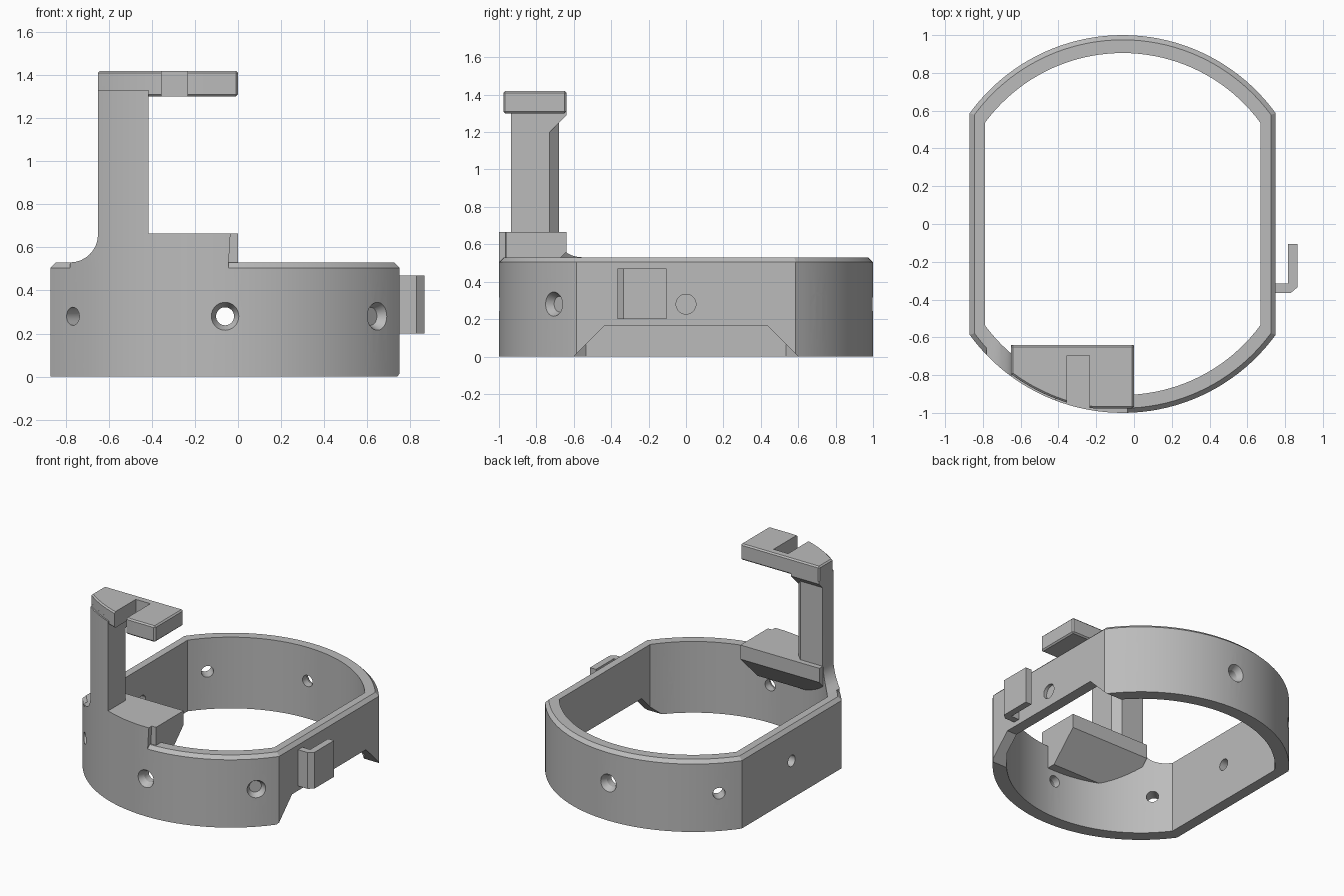
import bpy, bmesh, math
from mathutils import Matrix, Vector

old = bpy.data.objects.get("Cube")
if old:
    bpy.data.objects.remove(old, do_unlink=True)

CX = -0.06          # ring axis
ARC_STEPS = 40

grey = bpy.data.materials.new("light grey plastic")
grey.use_nodes = True
grey.diffuse_color = (0.5, 0.5, 0.5, 1)
grey.node_tree.nodes["Principled BSDF"].inputs["Base Color"].default_value = (0.5, 0.5, 0.5, 1)


def make(name, bm):
    bmesh.ops.recalc_face_normals(bm, faces=bm.faces)
    mesh = bpy.data.meshes.new(name)
    bm.to_mesh(mesh)
    bm.free()
    mesh.materials.append(grey)
    ob = bpy.data.objects.new(name, mesh)
    bpy.context.collection.objects.link(ob)
    return ob


def select(ob):
    bpy.ops.object.select_all(action="DESELECT")
    ob.select_set(True)
    bpy.context.view_layer.objects.active = ob


def boolean(ob, tool, operation="DIFFERENCE"):
    tool.hide_render = True
    mod = ob.modifiers.new("cut", "BOOLEAN")
    mod.operation, mod.object, mod.solver = operation, tool, "EXACT"
    select(ob)
    bpy.ops.object.modifier_apply(modifier=mod.name)
    bpy.data.objects.remove(tool, do_unlink=True)


def prism(name, points, axis, lo, hi):
    """Extrude a 2D outline along an axis."""
    place = {"x": lambda p, d: (d, p[0], p[1]),
             "y": lambda p, d: (p[0], d, p[1]),
             "z": lambda p, d: (p[0], p[1], d)}[axis]
    bm = bmesh.new()
    a = [bm.verts.new(place(p, lo)) for p in points]
    b = [bm.verts.new(place(p, hi)) for p in points]
    bm.faces.new(a)
    bm.faces.new(b)
    for i in range(len(a)):
        j = (i + 1) % len(a)
        bm.faces.new((a[i], a[j], b[j], b[i]))
    return make(name, bm)


def outline(r, half):
    """Circle with two flat sides."""
    t = math.acos(half / r)
    pts = []
    for start in (t, math.pi + t):
        for i in range(ARC_STEPS + 1):
            a = start + (math.pi - 2 * t) * i / ARC_STEPS
            pts.append((CX + r * math.cos(a), r * math.sin(a)))
    return pts


def band(name, rings):
    """Closed tube lofted through (radius, half width, height) loops."""
    bm = bmesh.new()
    loops = [[bm.verts.new((x, y, z)) for x, y in outline(r, h)] for r, h, z in rings]
    n = len(loops[0])
    for k, a in enumerate(loops):
        b = loops[(k + 1) % len(loops)]
        for i in range(n):
            j = (i + 1) % n
            bm.faces.new((a[i], a[j], b[j], b[i]))
    return make(name, bm)


def drill(p, direction, r1, r2, depth):
    bm = bmesh.new()
    bmesh.ops.create_cone(bm, cap_ends=True, segments=32, radius1=r1, radius2=r2, depth=depth)
    rot = Vector(direction).to_track_quat("Z", "Y").to_matrix().to_4x4()
    bm.transform(Matrix.Translation(p) @ rot)
    return make("drill", bm)


def front_arc(r, x0, x1, limit=-1.0, n=16):
    xs = [x0 + (x1 - x0) * i / n for i in range(n + 1)]
    return [(x, max(limit, -math.sqrt(r * r - (x - CX) ** 2))) for x in xs]


# Main ring with chamfered top
ring = band("ring_body", [(1.0, 0.81, 0), (1.0, 0.81, 0.505), (0.975, 0.785, 0.53),
                          (0.905, 0.73, 0.53), (0.905, 0.73, 0)])

# Trapezoid relief under the left wall
boolean(ring, prism("relief", [(-0.61, -0.01), (0.61, -0.01), (0.435, 0.165), (-0.435, 0.165)],
                    "x", 0.6, 0.9))

# Eight screw holes
for k in range(8):
    a = k * math.pi / 4
    d = Vector((math.cos(a), math.sin(a), 0))
    flat = k % 4 == 0
    surface = 0.81 if flat else 1.0
    mid = Vector((CX, 0, 0.28))
    boolean(ring, drill(mid + d * surface, d, 0.042, 0.042, 0.5))
    if flat:
        boolean(ring, drill(mid + d * surface, d, 0.053, 0.053, 0.05))
    else:
        boolean(ring, drill(mid + d * surface, d, 0.042, 0.088, 0.09))

# Hook on the left wall
prism("side_hook", [(0.74, -0.365), (0.83, -0.365), (0.865, -0.335), (0.865, -0.105),
                    (0.815, -0.105), (0.815, -0.315), (0.74, -0.315)], "z", 0.2, 0.47)

# Curved upright rising from the ring, with a fillet at its foot
fillet = [(-0.78 + 0.13 * math.sin(t), 0.66 - 0.13 * math.cos(t))
          for t in (i * math.pi / 16 for i in range(9))]
side = [(-0.78, 0.5)] + fillet + [(-0.65, 1.33), (-0.415, 1.33), (-0.415, 0.665),
                                  (-0.035, 0.665), (-0.045, 0.5)]
upright = prism("upright_wall", side, "y", -1.1, -0.4)
boolean(upright, band("shell", [(1.0, 0.81, 0.4), (1.0, 0.81, 1.5),
                                (0.905, 0.73, 1.5), (0.905, 0.73, 0.4)]), "INTERSECT")

# Thick inner part of the post
prism("post_core", front_arc(0.99, -0.65, -0.415) + [(-0.415, -0.73), (-0.465, -0.68), (-0.65, -0.68)],
      "z", 0.6, 1.35)
prism("post_gusset", [(-0.75, 1.18), (-0.64, 1.29), (-0.64, 1.31), (-0.75, 1.31)],
      "x", -0.648, -0.415)

# Lower bracket with a sloped underside
bracket = prism("lower_bracket", front_arc(0.965, -0.65, 0) + [(0, -0.64), (-0.65, -0.64)],
                "z", 0.36, 0.665)
boolean(bracket, prism("slope", [(-0.84, 0.3), (-0.84, 0.36), (-0.64, 0.56), (-0.5, 0.7), (-0.5, 0.3)],
                       "x", -1, 0.2))
boolean(bracket, drill((0, -0.8, 0.615), (1, 0, 0), 0.04, 0.04, 0.4))

# Upper plate with chamfered rim, slot and hole
plate = prism("upper_plate", front_arc(0.99, -0.65, 0, -0.977) + [(0, -0.64), (-0.65, -0.64)],
              "z", 1.3, 1.42)
bev = plate.modifiers.new("rim", "BEVEL")
bev.width, bev.segments, bev.angle_limit = 0.01, 1, math.radians(60)
select(plate)
bpy.ops.object.modifier_apply(modifier=bev.name)
boolean(plate, prism("slot", [(-0.355, -1.1), (-0.235, -1.1), (-0.235, -0.695), (-0.355, -0.695)],
                     "z", 1.2, 1.5))
boolean(plate, drill((0, -0.8, 1.35), (1, 0, 0), 0.04, 0.04, 0.5))

# Smooth curved walls, crisp edges
for ob in [o for o in bpy.context.collection.objects if o.type == "MESH" and grey.name in o.data.materials]:
    select(ob)
    bpy.ops.object.shade_smooth_by_angle(angle=math.radians(25))
